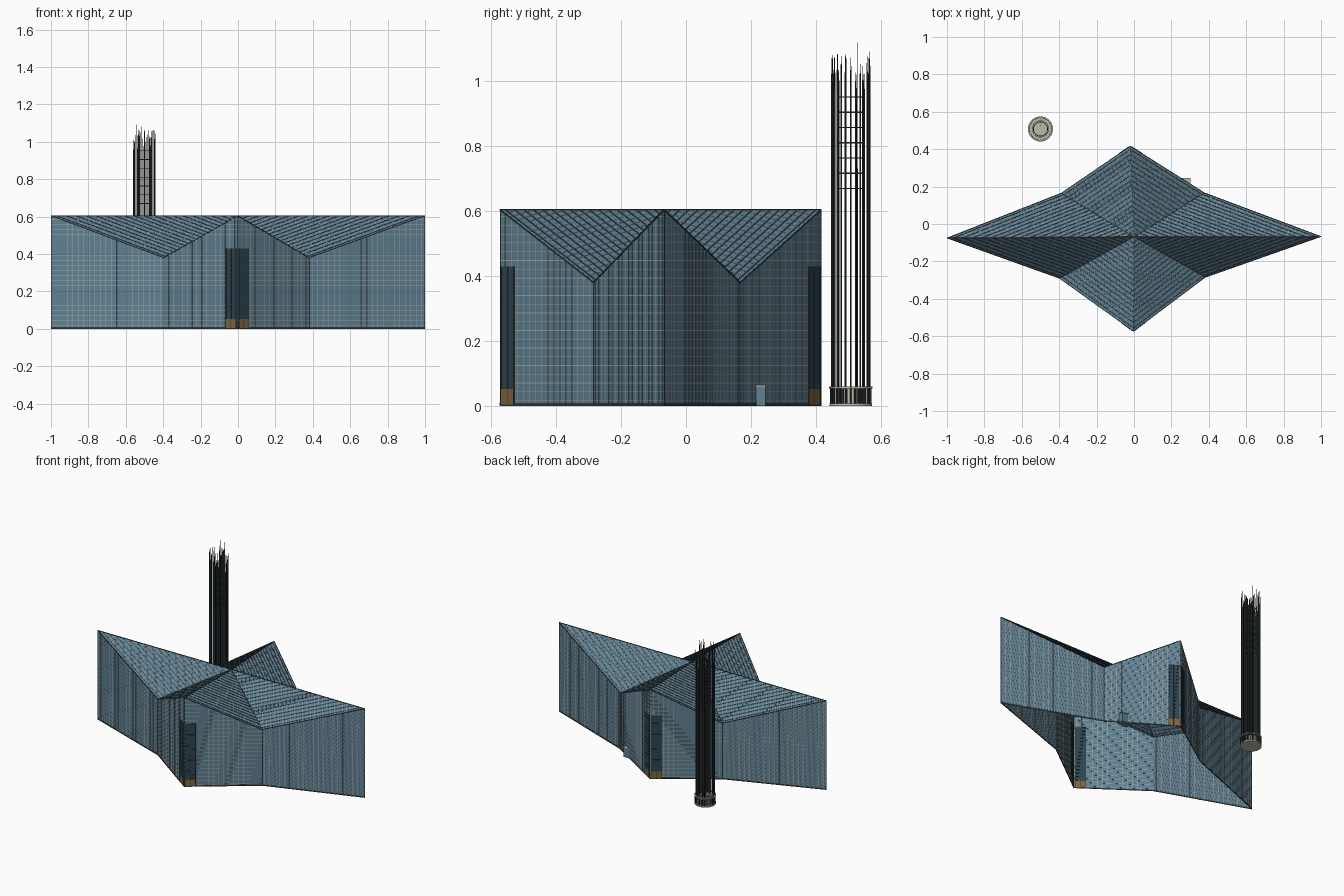
import bpy, bmesh, math, random
from mathutils import Vector, Matrix

if "Cube" in bpy.data.objects:
    bpy.data.objects.remove(bpy.data.objects["Cube"])

random.seed(4)
UP = Vector((0, 0, 1))


def material(name, rgb):
    m = bpy.data.materials.new(name)
    m.diffuse_color = (*rgb, 1)
    m.use_nodes = True
    m.node_tree.nodes["Principled BSDF"].inputs["Base Color"].default_value = m.diffuse_color
    return m


BLUE = material("blue_cladding", (0.115, 0.215, 0.285))
JOINT = material("pale_joint", (0.36, 0.40, 0.40))
SLATE = material("dark_seam", (0.045, 0.08, 0.105))
METAL = material("dark_metal", (0.035, 0.045, 0.05))
GLASS = material("dark_glass", (0.025, 0.06, 0.085))
WOOD = material("brown_door", (0.22, 0.13, 0.045))
STONE = material("pale_stone", (0.50, 0.48, 0.41))


def finish(bm, name, mat):
    me = bpy.data.meshes.new(name)
    bm.to_mesh(me)
    bm.free()
    me.materials.append(mat)
    ob = bpy.data.objects.new(name, me)
    bpy.context.collection.objects.link(ob)
    return ob


def bar(bm, a, b, w, h, n):
    """Rectangular bar from a to b, w wide, standing h either side of the line along n."""
    d = (b - a).normalized()
    n = (n - d * n.dot(d)).normalized()
    s = n.cross(d)
    m = Matrix((d * (b - a).length, s * w, n * 2 * h)).transposed().to_4x4()
    m.translation = (a + b) / 2
    bmesh.ops.create_cube(bm, size=1, matrix=m)


def hatch(bm, poly, n, d, step, w, h):
    """Parallel bars laid on a flat convex polygon."""
    s = n.cross(d).normalized()
    vals = [p.dot(s) for p in poly]
    t = min(vals) + step * 0.6
    while t < max(vals) - 0.004:
        hits = []
        for i, p in enumerate(poly):
            q = poly[(i + 1) % len(poly)]
            u, v = p.dot(s) - t, q.dot(s) - t
            if u * v < 0:
                hits.append(p.lerp(q, u / (u - v)))
        if len(hits) == 2 and (hits[0] - hits[1]).length > 0.006:
            bar(bm, hits[0], hits[1], w, h, n)
        t += step


def cyl(bm, x, y, z0, z1, r0, r1=None, seg=6):
    bmesh.ops.create_cone(bm, cap_ends=True, segments=seg, radius1=r0,
                          radius2=r0 if r1 is None else r1, depth=z1 - z0,
                          matrix=Matrix.Translation((x, y, (z0 + z1) / 2)))


# Star-shaped building: four high tips, four low valleys, open underneath
HI, LO = 0.604, 0.38
plan = [(0.999, -0.067), (0.375, 0.167), (-0.02, 0.416), (-0.388, 0.165),
        (-0.999, -0.075), (-0.398, -0.29), (-0.003, -0.573), (0.38, -0.285)]
base = [Vector((x, y, 0)) for x, y in plan]
top = [p + UP * (LO if i % 2 else HI) for i, p in enumerate(base)]
peak = Vector((0, -0.069, HI))

walls, roof = bmesh.new(), bmesh.new()
wall_joints, roof_seams, roof_laths = bmesh.new(), bmesh.new(), bmesh.new()
trim, plinth = bmesh.new(), bmesh.new()
for i in range(8):
    j = (i + 1) % 8
    quad = [base[i], base[j], top[j], top[i]]
    tri = [peak, top[i], top[j]]
    walls.faces.new([walls.verts.new(p) for p in quad])
    roof.faces.new([roof.verts.new(p) for p in tri])
    along = (base[j] - base[i]).normalized()
    wn = along.cross(UP)
    rn = (tri[1] - tri[0]).cross(tri[2] - tri[0]).normalized()
    # wall panel grid
    hatch(wall_joints, quad, wn, UP, 0.031, 0.002, 0.001)
    hatch(wall_joints, quad, wn, along, 0.027, 0.002, 0.001)
    # diagonal roof shingles
    eave = (top[j] - top[i]).normalized()
    hatch(roof_seams, tri, rn, eave, 0.024, 0.005, 0.002)
    hatch(roof_laths, tri, rn, rn.cross(eave), 0.027, 0.0025, 0.001)
    # edge trims and plinth
    bar(trim, top[i], top[j], 0.004, 0.002, UP)
    bar(trim, peak, top[i], 0.003, 0.002, UP)
    bar(trim, base[i], top[i], 0.002, 0.001, base[i] - peak)
    bar(plinth, base[i] + UP * 0.005, base[j] + UP * 0.005, 0.003, 0.004, UP)
for bm, name, mat in ((walls, "walls", BLUE), (roof, "folded_roof", BLUE),
                      (wall_joints, "wall_joints", JOINT), (roof_seams, "roof_seams", SLATE),
                      (roof_laths, "roof_laths", JOINT), (trim, "edge_trim", METAL),
                      (plinth, "plinth", METAL)):
    finish(bm, name, mat)

# Tall corner windows with doors at the front and back tips
glass, louvres, doors = bmesh.new(), bmesh.new(), bmesh.new()
for tip in (2, 6):
    for side in (-1, 1):
        d = (base[tip + side if tip + side < 8 else 0] - base[tip]).normalized()
        n = d.cross(UP) * side
        a, b = base[tip] + d * 0.008, base[tip] + d * 0.073
        mid = (a + b) / 2
        bar(glass, mid + UP * 0.05, mid + UP * 0.43, 0.065, 0.002, n)
        bar(doors, mid + UP * 0.004, mid + UP * 0.052, 0.065, 0.003, n)
        for k in range(16):
            z = UP * (0.056 + k * 0.0247)
            bar(louvres, a + z, b + z, 0.003, 0.0035, n)
        for p in (a, mid, b):
            bar(louvres, p + UP * 0.004, p + UP * 0.43, 0.003, 0.0035, n)
finish(glass, "corner_windows", GLASS)
finish(louvres, "window_bars", METAL)
finish(doors, "doors", WOOD)

# Small side porch
porch, slab = bmesh.new(), bmesh.new()
bar(porch, Vector((0.225, 0.222, 0.03)), Vector((0.298, 0.222, 0.03)), 0.046, 0.03, UP)
bar(slab, Vector((0.222, 0.222, 0.062)), Vector((0.301, 0.222, 0.062)), 0.05, 0.002, UP)
finish(porch, "side_porch", BLUE)
finish(slab, "porch_roof", STONE)

# Tower of bare rods beside the building
CX, CY = -0.5, 0.508
foot, core, rods, rings, fence = (bmesh.new() for _ in range(5))
cyl(foot, CX, CY, 0.0, 0.008, 0.066, seg=32)
cyl(core, CX, CY, 0.008, 0.055, 0.046, seg=32)
for k in range(32):
    t = k * math.tau / 32
    cyl(fence, CX + 0.062 * math.cos(t), CY + 0.062 * math.sin(t), 0.008, 0.055, 0.0025)
for count, r, low, high in ((24, 0.058, 1.0, 1.10), (14, 0.038, 0.96, 1.09)):
    for k in range(count):
        t = k * math.tau / count
        x, y = CX + r * math.cos(t), CY + r * math.sin(t)
        h = random.uniform(low, high)
        cyl(rods, x, y, 0.008, h - 0.06, 0.0024)
        cyl(rods, x, y, h - 0.06, h, 0.0024, 0.0005)
cyl(rods, CX, CY + 0.02, 0.05, 1.12, 0.0024, 0.0008)


def ring(bm, r, z, w, h):
    pts = [Vector((CX + r * math.cos(k * math.tau / 32), CY + r * math.sin(k * math.tau / 32), z))
           for k in range(32)]
    for k in range(32):
        bar(bm, pts[k], pts[(k + 1) % 32], w, h, UP)


for k in range(7):
    ring(rings, 0.038, 0.67 + k * 0.047, 0.004, 0.002)
rim = bmesh.new()
ring(rim, 0.063, 0.057, 0.008, 0.003)
finish(foot, "tower_foot", STONE)
finish(core, "tower_core", STONE)
finish(fence, "tower_fence", METAL)
finish(rods, "tower_rods", METAL)
finish(rings, "tower_rings", METAL)
finish(rim, "tower_rim", STONE)
